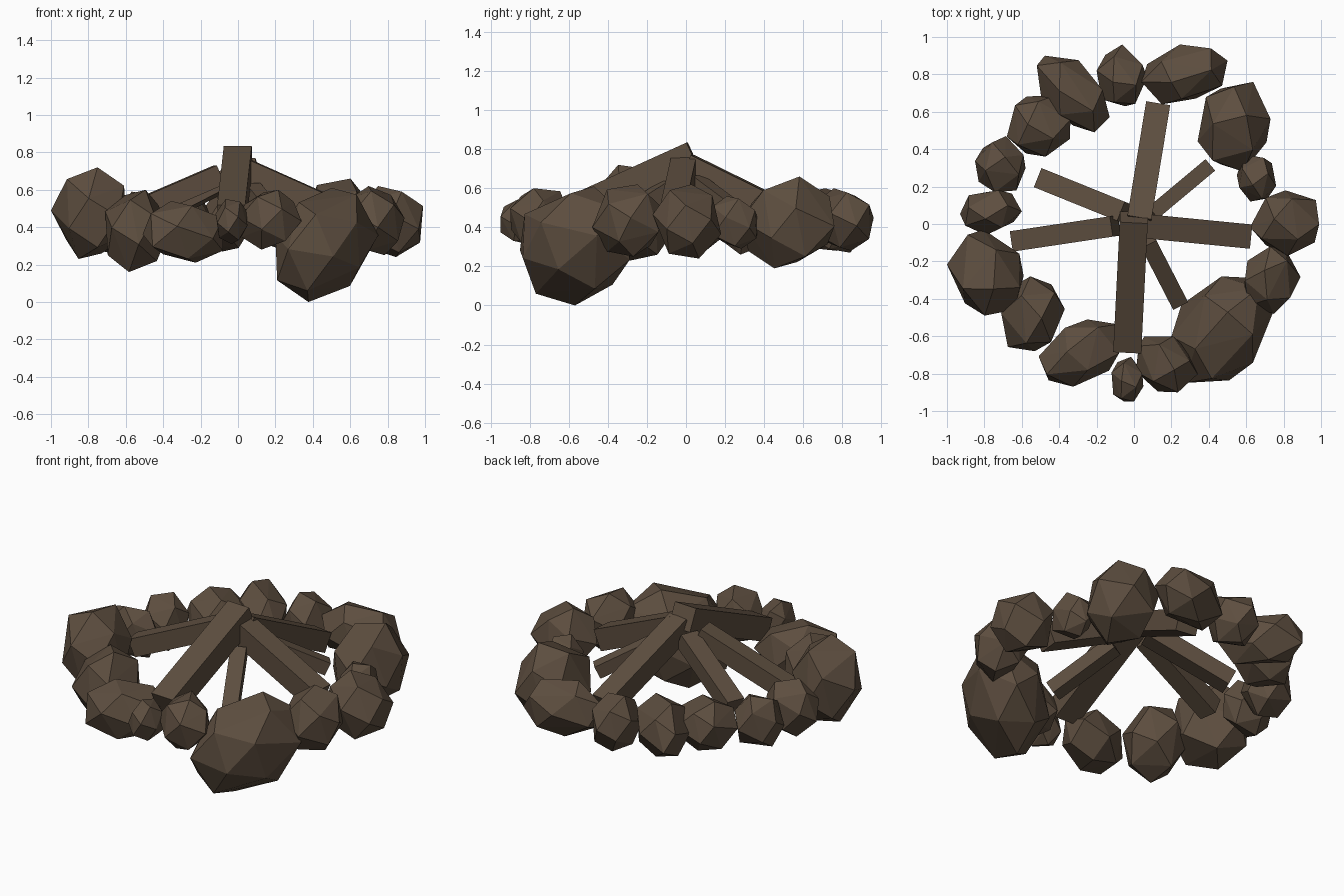
import bpy, bmesh, math, random
from mathutils import Vector

if "Cube" in bpy.data.objects:
    bpy.data.objects.remove(bpy.data.objects["Cube"])

random.seed(11)
brown = bpy.data.materials.new("charred brown")
brown.diffuse_color = (0.110, 0.076, 0.050, 1)
brown.use_nodes = True
brown.node_tree.nodes["Principled BSDF"].inputs["Base Color"].default_value = brown.diffuse_color


def finish(bm, name):
    bmesh.ops.recalc_face_normals(bm, faces=bm.faces)
    me = bpy.data.meshes.new(name)
    bm.to_mesh(me)
    bm.free()
    me.materials.append(brown)
    bpy.context.collection.objects.link(bpy.data.objects.new(name, me))


# Faceted stone: hull of jittered points on a sheared ball, fitted to its box
def stone(name, x0, x1, y0, y1, z0, z1, lean_xy, lean_xz=0.0, n=16):
    pts = []
    spin = random.uniform(0, 6.28)
    for i in range(n):
        h = 1 - 2 * (i + 0.5) / n
        a = spin + i * 2.39996 + random.uniform(-0.1, 0.1)
        r = math.sqrt(1 - h * h)
        p = Vector((r * math.cos(a), r * math.sin(a), h)) * random.uniform(0.97, 1.03)
        k = math.sqrt(1 - lean_xy ** 2)
        m = math.sqrt(1 - lean_xz ** 2)
        pts.append(Vector((p.x, lean_xy * p.x + k * p.y, lean_xz * p.x + m * p.z)))
    box = ((x0, x1), (y0, y1), (z0, z1))
    for ax in range(3):
        lo, hi = min(p[ax] for p in pts), max(p[ax] for p in pts)
        a, b = box[ax]
        for p in pts:
            p[ax] = a + (p[ax] - lo) / (hi - lo) * (b - a)
    bm = bmesh.new()
    for p in pts:
        bm.verts.new(p)
    bmesh.ops.convex_hull(bm, input=bm.verts)
    loose = [v for v in bm.verts if not v.link_faces]
    bmesh.ops.delete(bm, geom=loose, context='VERTS')
    finish(bm, name)


# Square log between two axis points
def log(name, a, b, w, t):
    a, b = Vector(a), Vector(b)
    d = (b - a).normalized()
    side = d.cross(Vector((0, 0, 1))).normalized()
    up = side.cross(d)
    bm = bmesh.new()
    rings = [[bm.verts.new(c + side * sx * w / 2 + up * sy * t / 2)
              for sx, sy in ((-1, -1), (1, -1), (1, 1), (-1, 1))] for c in (a, b)]
    for i in range(4):
        j = (i + 1) % 4
        bm.faces.new((rings[0][i], rings[0][j], rings[1][j], rings[1][i]))
    for r in rings:
        bm.faces.new(r)
    finish(bm, name)


# Ring of stones: x, y, z extents and lean
stones = [
    (0.62, 0.99, -0.17, 0.18, 0.24, 0.62, 0.0),
    (0.55, 0.76, 0.12, 0.37, 0.29, 0.56, -0.1),
    (0.34, 0.73, 0.28, 0.76, 0.19, 0.66, 0.1),
    (0.04, 0.50, 0.64, 0.96, 0.28, 0.60, 0.25),
    (-0.20, 0.07, 0.63, 0.96, 0.27, 0.59, 0.0),
    (-0.52, -0.13, 0.49, 0.90, 0.28, 0.60, -0.45),
    (-0.68, -0.34, 0.36, 0.69, 0.29, 0.59, 0.1),
    (-0.85, -0.58, 0.17, 0.47, 0.26, 0.59, 0.0),
    (-0.93, -0.60, -0.06, 0.18, 0.27, 0.60, 0.1),
    (-1.00, -0.59, -0.49, -0.03, 0.23, 0.72, -0.15),
    (-0.71, -0.37, -0.68, -0.28, 0.16, 0.60, 0.1),
    (-0.51, -0.08, -0.87, -0.51, 0.21, 0.54, 0.35),
    (-0.12, 0.05, -0.95, -0.71, 0.31, 0.55, 0.0),
    (0.01, 0.34, -0.90, -0.60, 0.28, 0.60, -0.2),
    (0.20, 0.75, -0.85, -0.28, 0.00, 0.61, 0.3),
    (0.59, 0.89, -0.48, -0.12, 0.25, 0.62, 0.1),
]
for i, s in enumerate(stones):
    big = i == 14
    stone("ring_stone_%02d" % (i + 1), *s, lean_xz=0.2 if big else 0.0,
          n=20 if big else 16)

# Leaning logs
log("front_log", (0.0, 0.035, 0.77), (-0.035, -0.66, 0.455), 0.15, 0.14)
log("back_log", (0.025, 0.01, 0.715), (0.125, 0.62, 0.415), 0.13, 0.12)
log("left_back_log", (-0.05, 0.06, 0.66), (-0.495, 0.24, 0.43), 0.11, 0.10)
log("left_front_log", (-0.10, -0.01, 0.68), (-0.635, -0.09, 0.45), 0.11, 0.11)
log("right_log", (0.04, -0.01, 0.70), (0.60, -0.065, 0.45), 0.13, 0.13)
log("right_back_log", (0.09, 0.05, 0.63), (0.395, 0.305, 0.44), 0.08, 0.08)
log("right_front_log", (0.07, -0.09, 0.60), (0.24, -0.42, 0.39), 0.09, 0.085)
